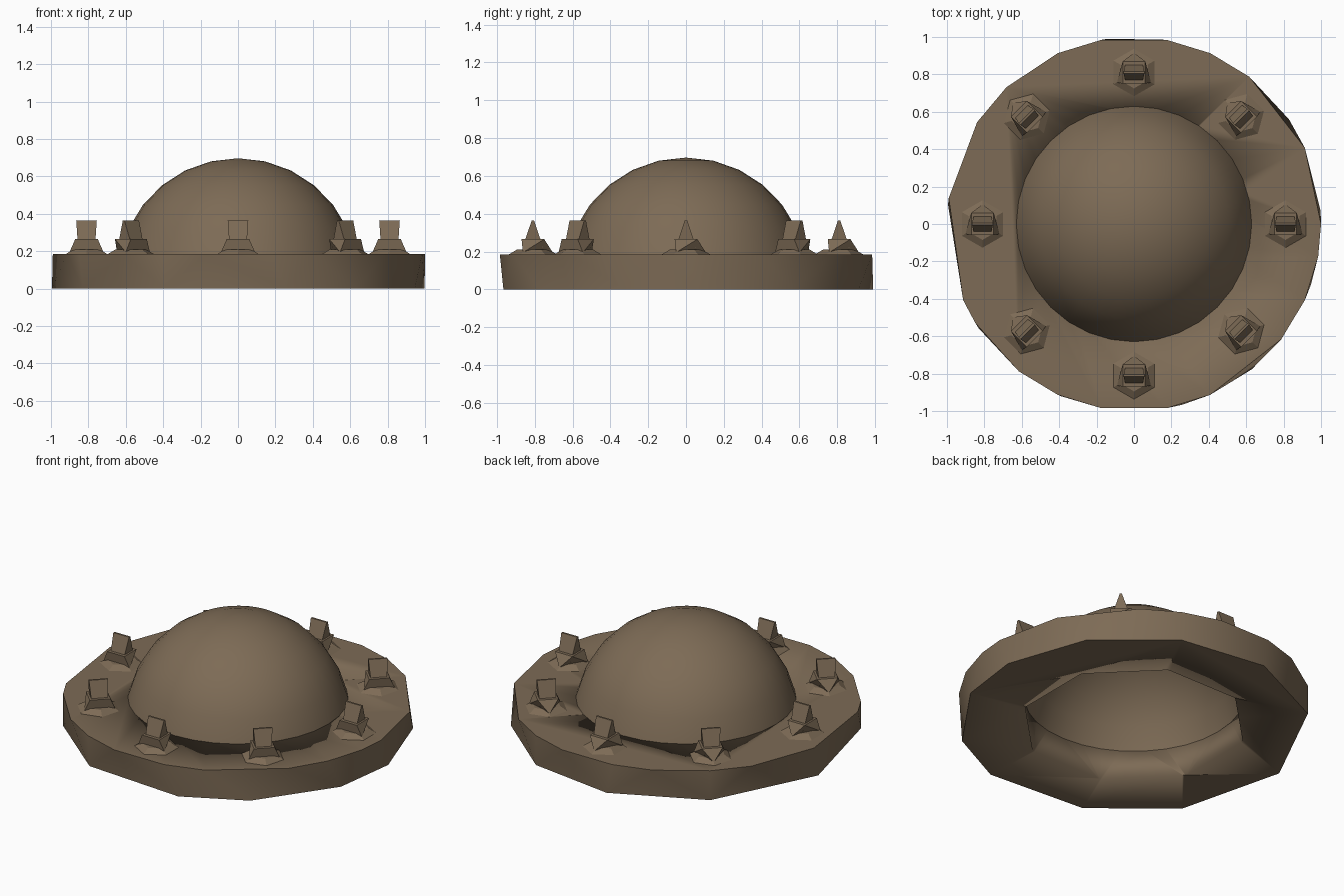
import bpy, bmesh, math
from mathutils import Matrix, Vector

if "Cube" in bpy.data.objects:
    bpy.data.objects.remove(bpy.data.objects["Cube"])

mat = bpy.data.materials.new("brown metal")
mat.diffuse_color = (0.205, 0.147, 0.092, 1)
mat.use_nodes = True
mat.node_tree.nodes["Principled BSDF"].inputs["Base Color"].default_value = mat.diffuse_color


def finish(name, bm, angle=30):
    bmesh.ops.recalc_face_normals(bm, faces=bm.faces)
    me = bpy.data.meshes.new(name)
    bm.to_mesh(me)
    bm.free()
    ob = bpy.data.objects.new(name, me)
    bpy.context.collection.objects.link(ob)
    me.materials.append(mat)
    bpy.ops.object.select_all(action='DESELECT')
    ob.select_set(True)
    bpy.context.view_layer.objects.active = ob
    bpy.ops.object.shade_smooth_by_angle(angle=math.radians(angle))
    return ob


def ring(r, z, angles):
    return [Vector((r * math.cos(math.radians(a)), r * math.sin(math.radians(a)), z)) for a in angles]


def hull(bm, pts):
    verts = [bm.verts.new(p) for p in pts]
    res = bmesh.ops.convex_hull(bm, input=verts)
    junk = [v for v in res["geom_interior"] if isinstance(v, bmesh.types.BMVert)]
    bmesh.ops.delete(bm, geom=junk, context='VERTS')


def even(n, off=0):
    return [off + 360 * i / n for i in range(n)]


# Flange: faceted disc, with different coarse outlines above and below
TOP_Z = 0.185
top_angles = [0, 24, 52, 66, 80, 100, 114, 133, 147, 172, 204, 212, 232,
              246, 260, 280, 294, 322, 336, 350]
bottom_angles = [4, 34, 66, 98, 133, 174, 214, 247, 285, 309, 341]
bm = bmesh.new()
hull(bm, ring(1.0, TOP_Z, top_angles) + ring(1.0, 0, bottom_angles))
flange = finish("flange", bm)

# Hole: octagon at the bottom, round where it meets the dome
bm = bmesh.new()
hull(bm, ring(0.65, -0.01, even(8, 22.5)) + ring(0.628, TOP_Z + 0.01, even(32)))
cutter = finish("hole_cutter", bm)
cutter.hide_render = True
cutter.hide_set(True)
mod = flange.modifiers.new("hole", 'BOOLEAN')
mod.operation = 'DIFFERENCE'
mod.solver = 'EXACT'
mod.object = cutter
bpy.context.view_layer.objects.active = flange
bpy.ops.object.modifier_move_to_index(modifier="hole", index=0)

# Dome: open spherical cap
bm = bmesh.new()
R, C, N, SEG = 0.643, 0.054, 6, 32
start = math.asin((TOP_Z - C) / R)
rows = []
for i in range(N):
    t = start + (math.pi / 2 - start) * i / N
    rows.append([bm.verts.new(p) for p in ring(R * math.cos(t), C + R * math.sin(t), even(SEG))])
tip = bm.verts.new((0, 0, C + R))
for a, b in zip(rows, rows[1:]):
    for j in range(SEG):
        k = (j + 1) % SEG
        bm.faces.new((a[j], a[k], b[k], b[j]))
for j in range(SEG):
    bm.faces.new((rows[-1][j], rows[-1][(j + 1) % SEG], tip))
finish("dome", bm, 40)

# Bolts: flared washer, chunky nut and wedge-shaped stud
for i in range(8):
    bm = bmesh.new()
    hull(bm, ring(0.135, TOP_Z - 0.005, even(6, 30)) + ring(0.085, 0.21, even(6, 30)))
    hull(bm, ring(0.105, 0.195, even(3, 90)) + ring(0.085, 0.265, even(4, 45)))
    hull(bm, [Vector((x, y, 0.22)) for x in (-0.045, 0.045) for y in (-0.055, 0.055)]
         + [Vector((x, y, 0.365)) for x in (-0.055, 0.055) for y in (-0.006, 0.006)])
    a = math.radians(45 * i)
    turn = math.radians(45 if i % 2 else 0)
    bm.transform(Matrix.Translation((0.81 * math.cos(a), 0.81 * math.sin(a), 0))
                 @ Matrix.Rotation(turn, 4, 'Z'))
    finish(f"bolt_{i + 1}", bm)
